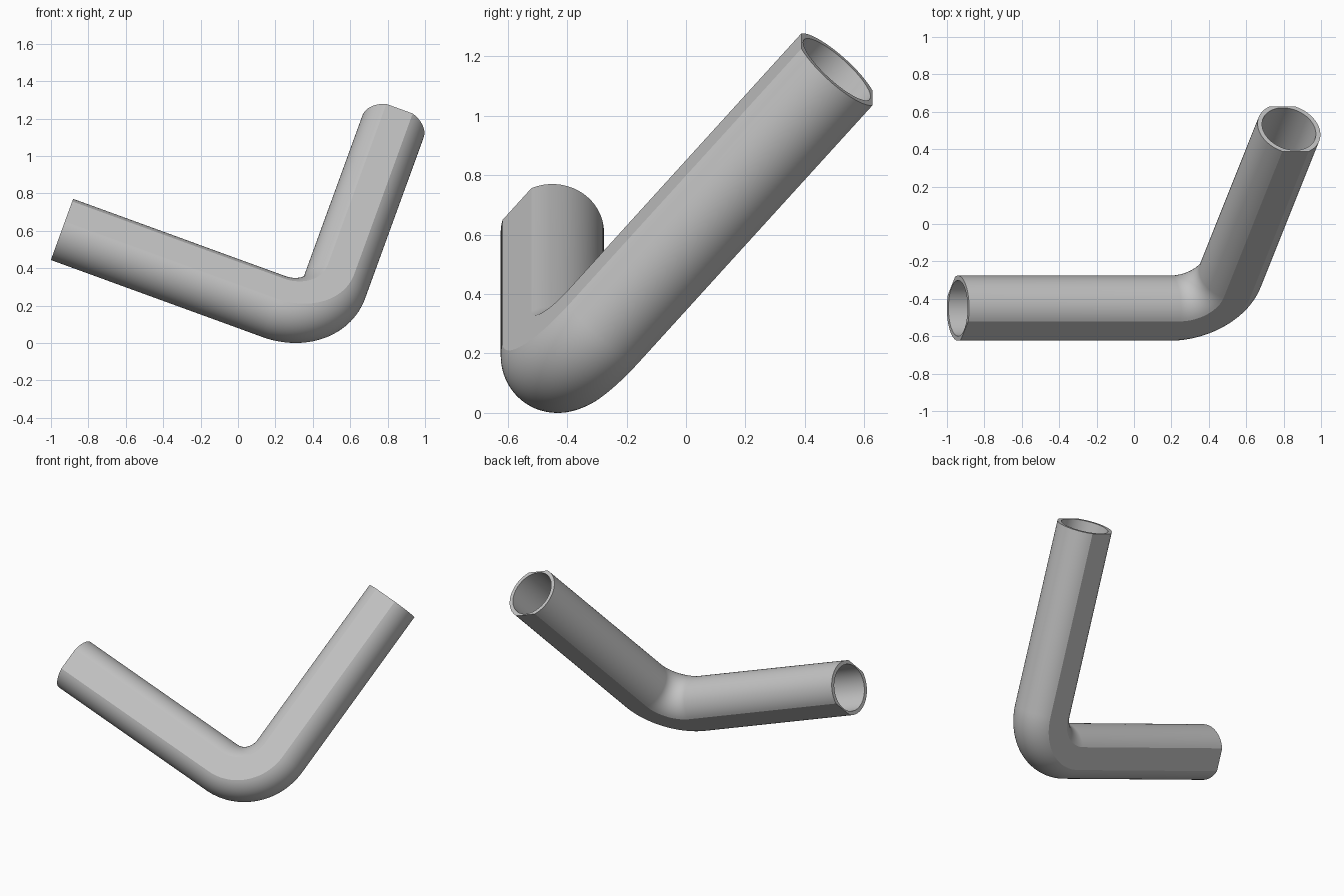
import bpy, bmesh, math
from mathutils import Vector

cube = bpy.data.objects.get("Cube")
if cube:
    bpy.data.objects.remove(cube, do_unlink=True)

# Pipe dimensions
OUTER, INNER, FLAT = 0.174, 0.149, 0.157   # radii and distance of the two flats
BEND, STRAIGHT = 0.27, 1.205               # bend radius and straight arm length
TILT, ROLL = math.radians(20), math.radians(40.5)
END = Vector((-0.941, -0.45, 0.607))       # centre of the left-hand opening

# Directions: along the first arm, along the second arm, and across the bend plane
d1 = Vector((math.cos(TILT), 0, -math.sin(TILT)))
up = Vector((math.sin(TILT), 0, math.cos(TILT)))
d2 = up * math.cos(ROLL) + Vector((0, math.sin(ROLL), 0))
across = d1.cross(d2)

# Path stations: (centre, outward direction in the bend plane)
bend_centre = END + d1 * STRAIGHT + d2 * BEND
stations = [(END, -d2)]
BEND_STEPS = 28
for i in range(BEND_STEPS + 1):
    a = math.pi / 2 * i / BEND_STEPS
    out = d1 * math.sin(a) - d2 * math.cos(a)
    stations.append((bend_centre + out * BEND, out))
stations.append((stations[-1][0] + d2 * STRAIGHT, d1))

# Section angles with exact corners where the flats meet the round sides
corner = math.asin(FLAT / OUTER)
angles = []
for start, end, steps in ((-corner, corner, 28), (corner, math.pi - corner, 10),
                          (math.pi - corner, math.pi + corner, 28),
                          (math.pi + corner, 2 * math.pi - corner, 10)):
    angles += [start + (end - start) * i / steps for i in range(steps)]


def outer_radius(t):
    return min(OUTER, FLAT / max(abs(math.sin(t)), 1e-6))


def inner_radius(t):
    return INNER


bm = bmesh.new()


def bridge(ring_a, ring_b):
    for i in range(len(ring_a)):
        j = (i + 1) % len(ring_a)
        bm.faces.new((ring_a[i], ring_a[j], ring_b[j], ring_b[i]))


def sweep(radius):
    rings = [[bm.verts.new(c + (out * math.cos(t) + across * math.sin(t)) * radius(t))
              for t in angles] for c, out in stations]
    for a, b in zip(rings, rings[1:]):
        bridge(a, b)
    return rings


# Outer wall, bore and the two end rims
wall = sweep(outer_radius)
bore = sweep(inner_radius)
for k in (0, -1):
    bridge(wall[k], bore[k])
bmesh.ops.recalc_face_normals(bm, faces=bm.faces)

mesh = bpy.data.meshes.new("bent_pipe")
bm.to_mesh(mesh)
bm.free()
pipe = bpy.data.objects.new("bent_pipe", mesh)
bpy.context.collection.objects.link(pipe)

# Plain grey finish
grey = (0.55, 0.55, 0.55, 1)
mat = bpy.data.materials.new("grey")
mat.use_nodes = True
mat.diffuse_color = grey
mat.node_tree.nodes["Principled BSDF"].inputs["Base Color"].default_value = grey
mesh.materials.append(mat)

# Smooth round walls, crisp flats and rims
bpy.ops.object.select_all(action='DESELECT')
pipe.select_set(True)
bpy.context.view_layer.objects.active = pipe
bpy.ops.object.shade_smooth_by_angle(angle=math.radians(15))
